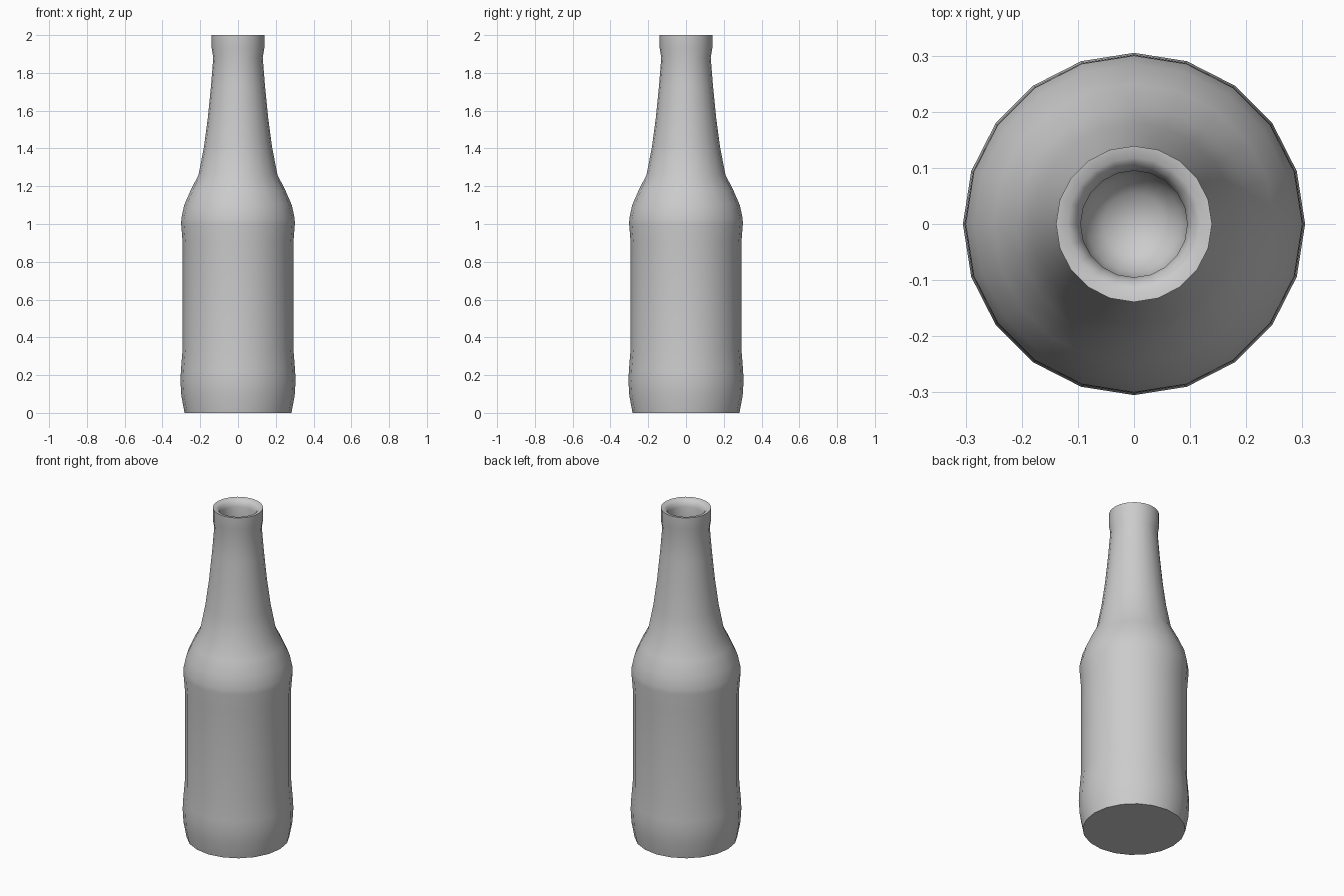
import bpy, bmesh, math

if "Cube" in bpy.data.objects:
    bpy.data.objects.remove(bpy.data.objects["Cube"])

SIDES = 20

# Bottle profile (radius, height): outer wall up, over the lip, down inside the neck
PROFILE = [
    (0.283, 0.0), (0.300, 0.09), (0.305, 0.17), (0.302, 0.23), (0.293, 0.34),
    (0.293, 0.90), (0.301, 1.00), (0.300, 1.03), (0.285, 1.10), (0.250, 1.18),
    (0.209, 1.26), (0.180, 1.41), (0.160, 1.56), (0.143, 1.73), (0.131, 1.88),
    (0.139, 1.93), (0.139, 2.0),
    (0.118, 1.997), (0.104, 1.985), (0.095, 1.96),
    (0.098, 1.88), (0.097, 1.75), (0.085, 1.70), (0.055, 1.665),
]
INNER_BOTTOM = 1.65


def ring(bm, radius, height):
    step = 2 * math.pi / SIDES
    return [bm.verts.new((radius * math.cos(i * step), radius * math.sin(i * step), height))
            for i in range(SIDES)]


bm = bmesh.new()
rings = [ring(bm, r, z) for r, z in PROFILE]

# Walls
for low, high in zip(rings, rings[1:]):
    for i in range(SIDES):
        j = (i + 1) % SIDES
        bm.faces.new((low[i], low[j], high[j], high[i]))

# Flat base and rounded inner bottom
bm.faces.new(reversed(rings[0]))
centre = bm.verts.new((0, 0, INNER_BOTTOM))
for i in range(SIDES):
    bm.faces.new((rings[-1][i], rings[-1][(i + 1) % SIDES], centre))

mesh = bpy.data.meshes.new("bottle")
bm.to_mesh(mesh)
bm.free()
bottle = bpy.data.objects.new("bottle", mesh)
bpy.context.collection.objects.link(bottle)

# Smooth shading with a crisp base and rim
bpy.context.view_layer.objects.active = bottle
bottle.select_set(True)
bpy.ops.object.shade_smooth_by_angle(angle=math.radians(60))
